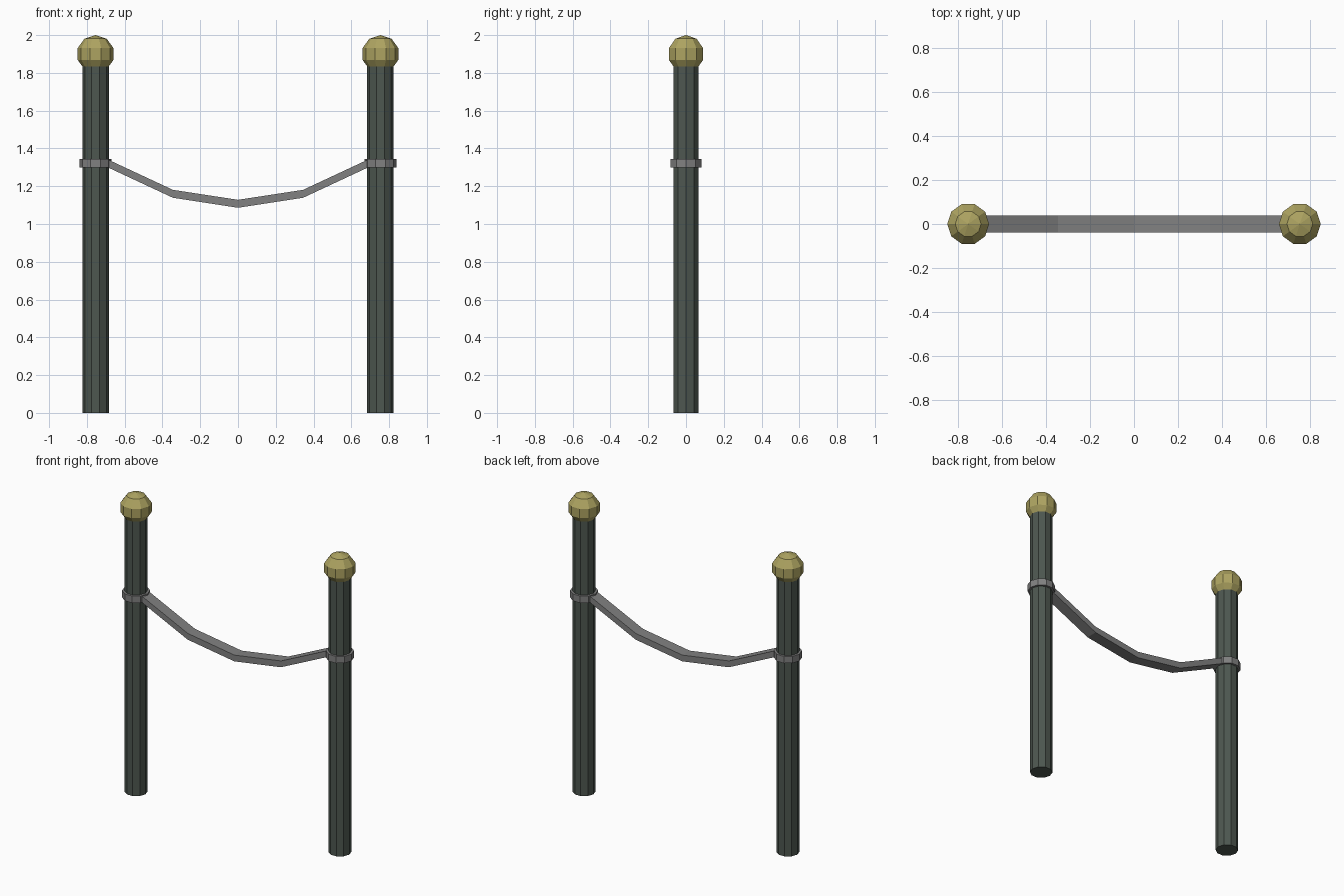
import bpy, bmesh
from mathutils import Matrix

if "Cube" in bpy.data.objects:
    bpy.data.objects.remove(bpy.data.objects["Cube"])


def material(name, rgb):
    m = bpy.data.materials.new(name)
    m.diffuse_color = (*rgb, 1)
    m.use_nodes = True
    m.node_tree.nodes["Principled BSDF"].inputs["Base Color"].default_value = m.diffuse_color
    return m


def finish(name, bm, mat=None):
    bmesh.ops.recalc_face_normals(bm, faces=bm.faces[:])
    me = bpy.data.meshes.new(name)
    bm.to_mesh(me)
    bm.free()
    ob = bpy.data.objects.new(name, me)
    bpy.context.collection.objects.link(ob)
    if mat:
        me.materials.append(mat)
    return ob


def cylinder(name, x, r, z0, z1, mat=None):
    bm = bmesh.new()
    bmesh.ops.create_cone(bm, cap_ends=True, segments=10, radius1=r, radius2=r,
                          depth=z1 - z0, matrix=Matrix.Translation((x, 0, (z0 + z1) / 2))
                          @ Matrix.Rotation(1.5707963, 4, 'Z'))
    return finish(name, bm, mat)


iron = material("dark_green_iron", (0.075, 0.095, 0.08))
brass = material("brass", (0.42, 0.37, 0.12))
steel = material("grey_steel", (0.22, 0.22, 0.22))

for side, x in (("left", -0.754), ("right", 0.754)):
    # Ten-sided post with a clamp collar
    cylinder(side + "_post", x, 0.07, 0, 1.85, iron)
    cylinder(side + "_collar", x, 0.085, 1.298, 1.344, steel)
    # Faceted ball finial
    bm = bmesh.new()
    bmesh.ops.create_uvsphere(bm, u_segments=10, v_segments=5, radius=0.1,
                              matrix=Matrix.Translation((x, 0, 1.9))
                              @ Matrix.Rotation(1.5707963, 4, 'Z'))
    finish(side + "_finial", bm, brass)

# Sagging strap: rectangular section swept along five points
half = [(0.345, 1.16), (0.72, 1.335)]
path = [(-x, z) for x, z in reversed(half)] + [(0, 1.107)] + half
section = [(-0.039, -0.021), (0.039, -0.021), (0.039, 0.021), (-0.039, 0.021)]
bm = bmesh.new()
rings = [[bm.verts.new((x, y, z + dz)) for y, dz in section] for x, z in path]
for a, b in zip(rings, rings[1:]):
    for i in range(4):
        j = (i + 1) % 4
        bm.faces.new((a[i], a[j], b[j], b[i]))
bm.faces.new(rings[0])
bm.faces.new(rings[-1])
finish("hanging_strap", bm, steel)
